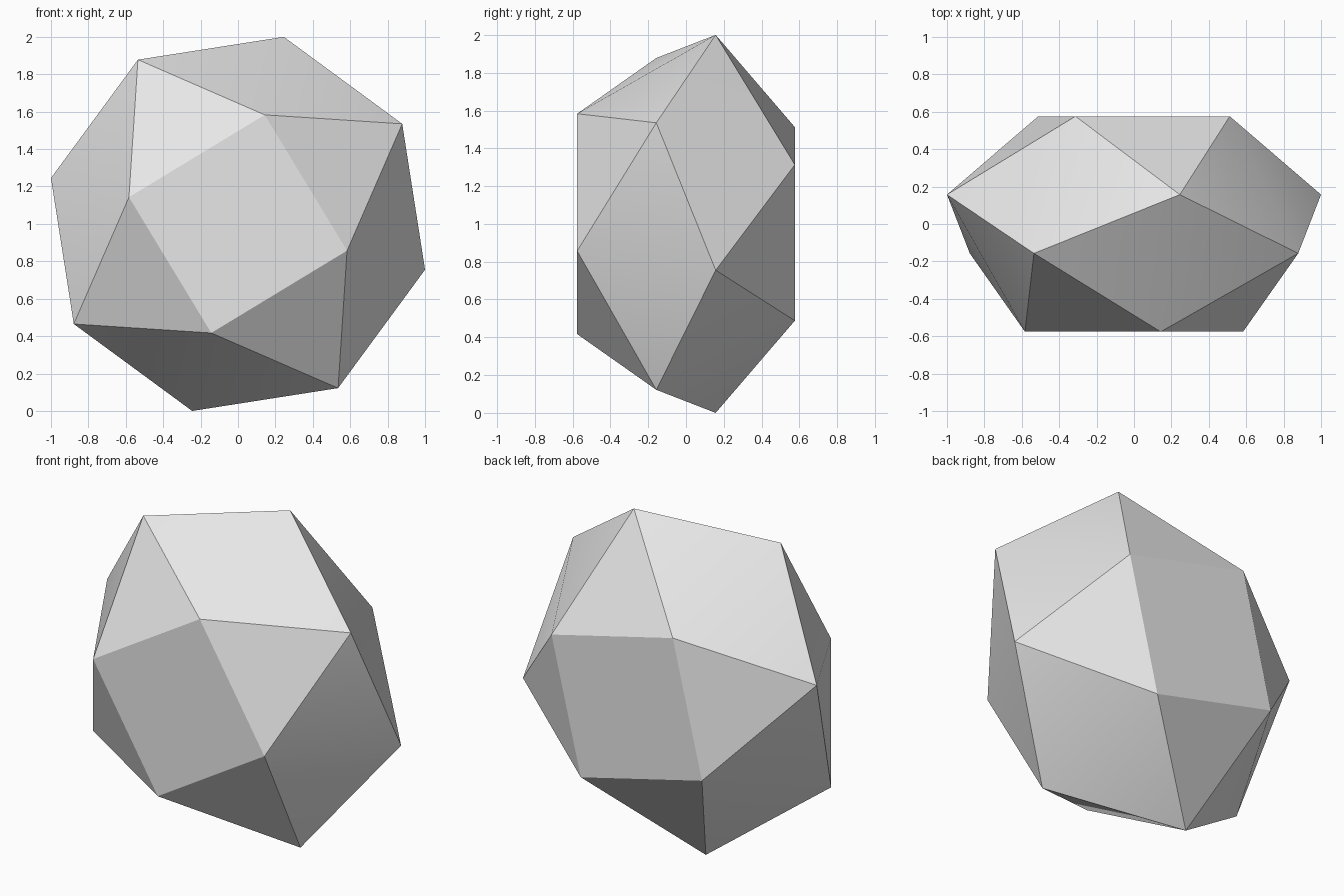
import bpy, bmesh
from math import radians

cube = bpy.data.objects.get("Cube")
if cube:
    bpy.data.objects.remove(cube, do_unlink=True)

# Single plain grey
grey = bpy.data.materials.new("light_grey")
grey.use_nodes = True
color = (0.8, 0.8, 0.8, 1.0)
grey.diffuse_color = color
grey.node_tree.nodes["Principled BSDF"].inputs["Base Color"].default_value = color


def add_ring(bm, x, y, z):
    """Four points at quarter turns around the y axis through the centre."""
    for _ in range(4):
        bm.verts.new((x, y, 1 + z))
        x, z = z, -x


# Front square, two staggered middle rings, back square
bm = bmesh.new()
add_ring(bm, 0.143, -0.576, 0.583)
add_ring(bm, -0.535, -0.157, 0.878)
add_ring(bm, 0.245, 0.157, 1.0)
add_ring(bm, 0.512, 0.576, 0.313)

# Wrap the points in facets and merge the triangles of the flat squares
bmesh.ops.convex_hull(bm, input=bm.verts[:])
bmesh.ops.dissolve_limit(bm, angle_limit=radians(2), verts=bm.verts[:], edges=bm.edges[:])
bmesh.ops.recalc_face_normals(bm, faces=bm.faces[:])

mesh = bpy.data.meshes.new("faceted_stone")
bm.to_mesh(mesh)
bm.free()
mesh.materials.append(grey)
stone = bpy.data.objects.new("faceted_stone", mesh)
bpy.context.collection.objects.link(stone)

# Soft shading only over the shallow ridges
bpy.ops.object.select_all(action='DESELECT')
stone.select_set(True)
bpy.context.view_layer.objects.active = stone
bpy.ops.object.shade_smooth_by_angle(angle=radians(25))
